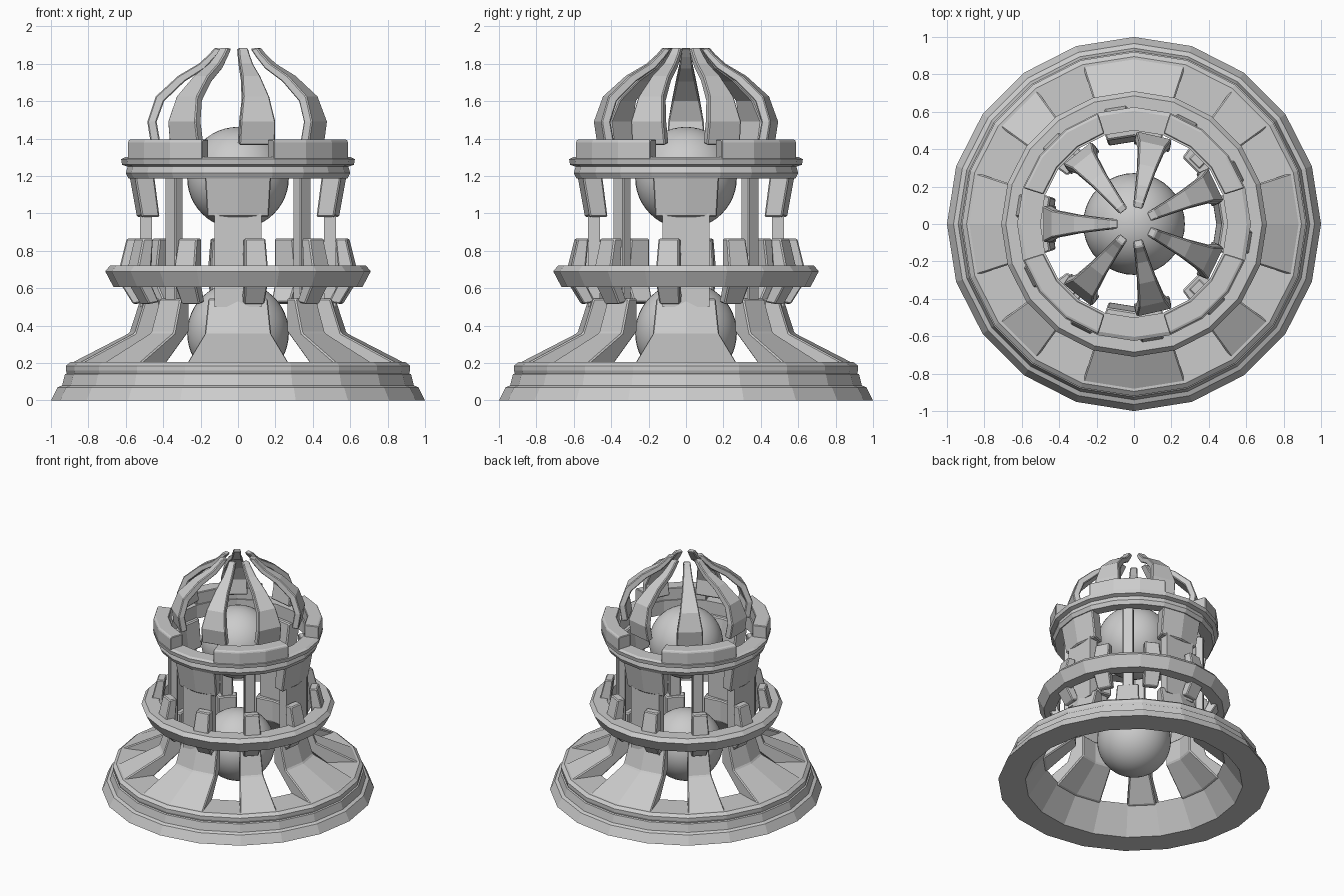
import bpy, bmesh
from math import sin, cos, radians

if "Cube" in bpy.data.objects:
    bpy.data.objects.remove(bpy.data.objects["Cube"])

STEP = 18  # everything is built on a 20-sided circle


def finish(name, bm, bevel):
    bmesh.ops.recalc_face_normals(bm, faces=bm.faces)
    me = bpy.data.meshes.new(name)
    bm.to_mesh(me)
    bm.free()
    ob = bpy.data.objects.new(name, me)
    bpy.context.collection.objects.link(ob)
    if bevel:
        m = ob.modifiers.new("bevel", "BEVEL")
        m.width = bevel
        m.segments = 1
        m.limit_method = 'ANGLE'
        m.angle_limit = radians(40)
    return ob


def loft(name, rings, closed, bevel=0.0):
    """Join equal cross-sections with quads; cap the ends if not closed."""
    bm = bmesh.new()
    vs = [[bm.verts.new(p) for p in r] for r in rings]
    n, k = len(vs), len(vs[0])
    for i in range(n if closed else n - 1):
        a, b = vs[i], vs[(i + 1) % n]
        for j in range(k):
            bm.faces.new((a[j], a[(j + 1) % k], b[(j + 1) % k], b[j]))
    if not closed:
        bm.faces.new(vs[0])
        bm.faces.new(vs[-1])
    return finish(name, bm, bevel)


def sector(name, profile, start=0, count=20, bevel=0.0):
    """Revolve a closed (r, z) profile over some of the 20 sides."""
    full = count == 20
    angles = [radians(start + STEP * i) for i in range(count + (not full))]
    return loft(name, [[(r * cos(a), r * sin(a), z) for r, z in profile]
                       for a in angles], full, bevel)


def plate(name, sections, angle, bevel=0.0):
    """Radial plate from (outer r, outer z, inner r, inner z, half width)."""
    a = radians(angle)
    c, s = cos(a), sin(a)
    rings = [[(r * c - t * s, r * s + t * c, z)
              for r, z, t in ((ro, zo, -w), (ro, zo, w), (ri, zi, w), (ri, zi, -w))]
             for ro, zo, ri, zi, w in sections]
    return loft(name, rings, False, bevel)


# stepped base ring
sector("base_ring", [(.80, 0), (1.0, 0), (.965, .07), (.94, .08), (.925, .14),
                     (.915, .145), (.92, .16), (.92, .185), (.895, .205),
                     (.66, .205)])

# flared base legs: wide on the axes, narrow on the diagonals
leg = [(.66, .19), (.89, .20), (.58, .36), (.52, .545), (.44, .545), (.44, .37)]
bracket = [(.44, .98), (.54, .98), (.58, 1.20), (.47, 1.20)]
block = [(.51, 1.28), (.62, 1.28), (.62, 1.385), (.61, 1.395), (.51, 1.395)]
for q in range(4):
    a = 90 * q
    sector(f"wide_leg_{q}", leg, a - 18, 2, .008)
    sector(f"narrow_leg_{q}", leg, a + 36, 1, .008)
    # columns and the brackets under the upper ring
    plate(f"wide_column_{q}", [(.525, .50, .46, .50, .125),
                               (.525, 1.0, .46, 1.0, .125)], a)
    plate(f"narrow_column_{q}", [(.515, .50, .455, .50, .04),
                                 (.515, 1.2, .455, 1.2, .04)], a + 45, .006)
    sector(f"bracket_{q}", bracket, a - 18, 2, .008)
    # battlement blocks between the axis notches
    sector(f"battlement_{q}", block, a + 18, 3, .005)

# middle ring and the ten clips around it
sector("middle_ring", [(.58, .605), (.665, .605), (.71, .69), (.685, .72), (.58, .72)])
for i in range(10):
    plate(f"clip_{i}", [(.56, .515, .50, .525, .055), (.625, .62, .55, .62, .062),
                        (.63, .72, .55, .72, .062), (.595, .865, .535, .865, .055)],
          27 + 36 * i, .007)

# upper ring
sector("upper_ring", [(.50, 1.19), (.585, 1.185), (.60, 1.215), (.59, 1.25),
                      (.62, 1.26), (.625, 1.29), (.605, 1.30), (.50, 1.30)])

# seven petals of the open dome
petal = [(.465, 1.365, .415, 1.375, .098), (.485, 1.49, .435, 1.49, .095),
         (.44, 1.625, .395, 1.60, .072), (.32, 1.735, .285, 1.705, .05),
         (.21, 1.80, .175, 1.775, .036), (.155, 1.85, .12, 1.835, .03),
         (.125, 1.885, .085, 1.88, .026)]
for i in range(7):
    plate(f"petal_{i}", petal, 180 + 360 * i / 7, .006)

# two smooth spheres inside
for name, z in (("lower_sphere", .36), ("upper_sphere", 1.19)):
    bm = bmesh.new()
    bmesh.ops.create_uvsphere(bm, u_segments=40, v_segments=24, radius=.272)
    bmesh.ops.translate(bm, verts=bm.verts, vec=(0, 0, z))
    for f in bm.faces:
        f.smooth = True
    finish(name, bm, 0)
